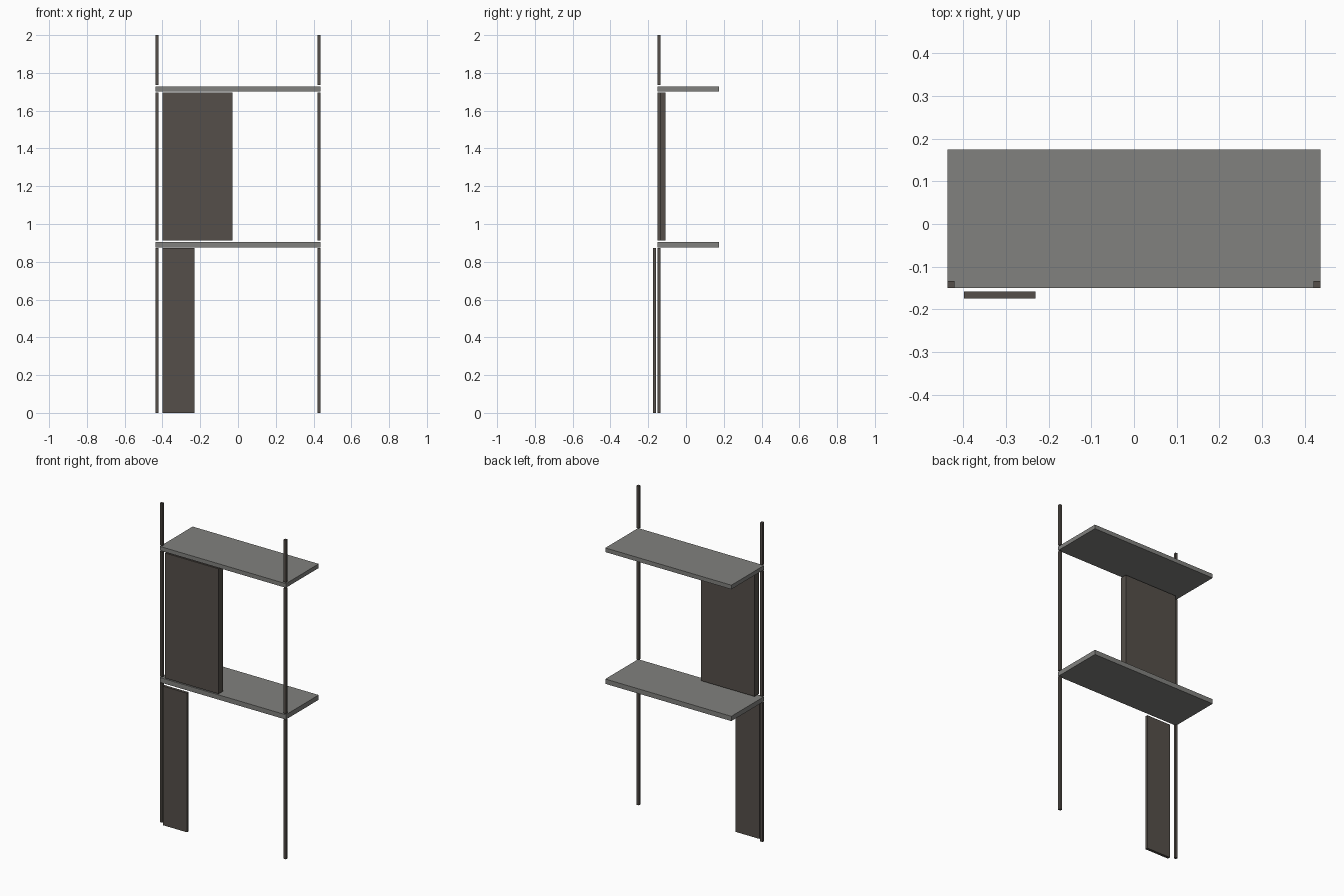
import bpy

cube = bpy.data.objects.get("Cube")
if cube:
    bpy.data.objects.remove(cube, do_unlink=True)


def make_material(name, rgb):
    mat = bpy.data.materials.new(name)
    mat.use_nodes = True
    mat.diffuse_color = (*rgb, 1)
    mat.node_tree.nodes["Principled BSDF"].inputs["Base Color"].default_value = (*rgb, 1)
    return mat


def box(name, x, y, z, mat):
    """Box spanning the given (low, high) range on each axis."""
    spans = (x, y, z)
    bpy.ops.mesh.primitive_cube_add(size=1, location=[(a + b) / 2 for a, b in spans])
    obj = bpy.context.object
    obj.name = name
    obj.scale = [b - a for a, b in spans]
    bpy.ops.object.transform_apply(location=False, rotation=False, scale=True)
    obj.data.materials.append(mat)
    return obj


stone = make_material("grey shelf", (0.22, 0.22, 0.21))
wood = make_material("dark brown wood", (0.09, 0.078, 0.067))

HALF = 0.437     # half width of the shelves
FRONT = -0.15    # front edge of the shelves
POST = 0.016     # post thickness

# Shelves
for name, z in (("lower_shelf", (0.876, 0.906)), ("upper_shelf", (1.702, 1.728))):
    box(name, (-HALF, HALF), (FRONT, 0.175), z, stone)

# Front posts, split by the shelves with a small gap
sections = {"lower": (0, 0.872), "middle": (0.912, 1.696), "top": (1.735, 2)}
for section, z in sections.items():
    for side, x in (("right", -HALF), ("left", HALF - POST)):
        box(f"{section}_{side}_post", (x, x + POST), (FRONT, FRONT + POST), z, wood)

# Panels: a thick one between the shelves, a thin one in front of the lower posts
box("upper_panel", (-0.4, -0.03), (FRONT, -0.108), sections["middle"], wood)
box("lower_panel", (-0.399, -0.231), (-0.175, -0.158), sections["lower"], wood)
